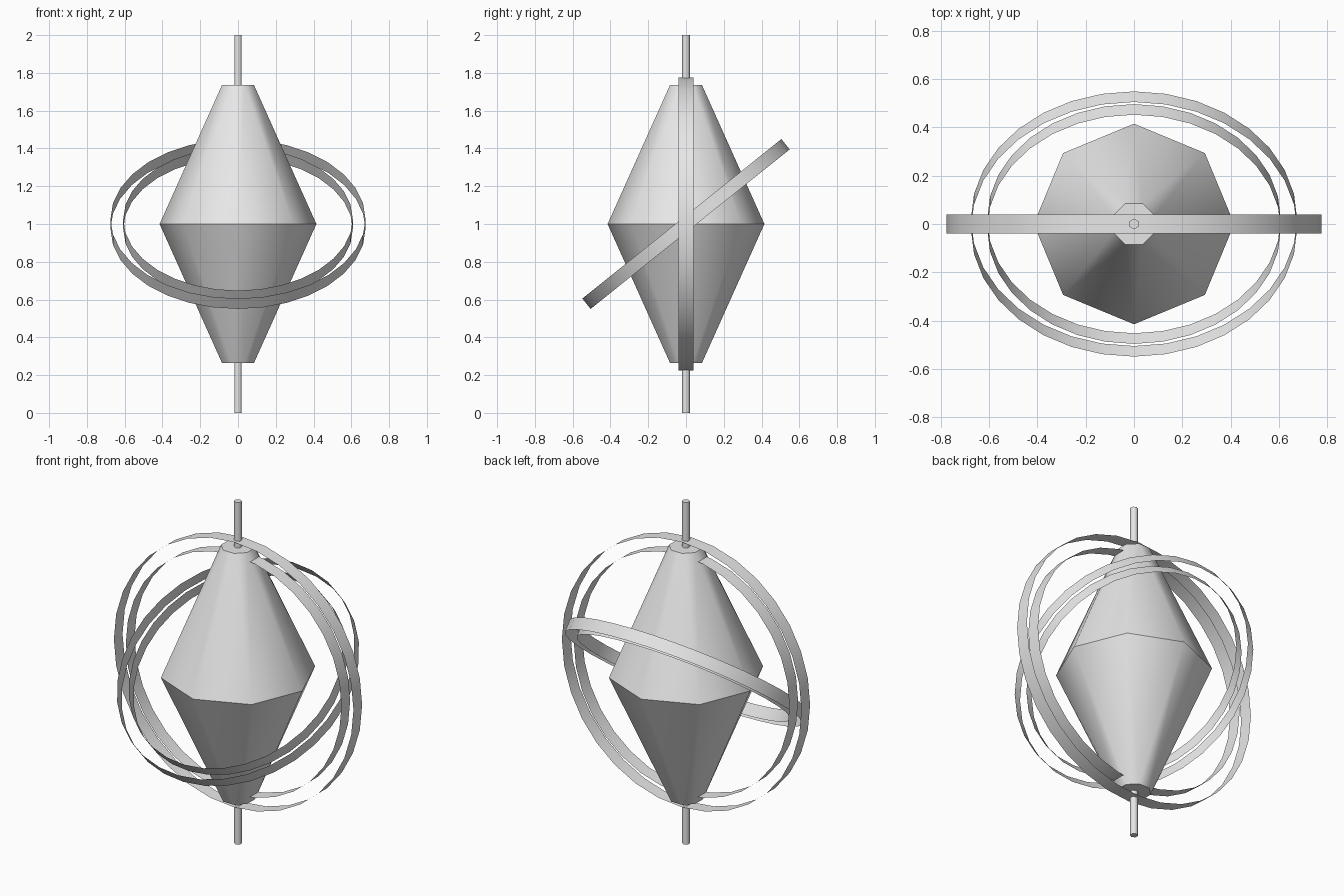
import bpy, bmesh, math
from mathutils import Matrix

if "Cube" in bpy.data.objects:
    bpy.data.objects.remove(bpy.data.objects["Cube"])

grey = bpy.data.materials.new("light_grey")
grey.diffuse_color = (0.8, 0.8, 0.8, 1)
grey.use_nodes = True
grey.node_tree.nodes["Principled BSDF"].inputs["Base Color"].default_value = grey.diffuse_color


def finish(name, bm, matrix):
    """Turn a bmesh into a placed, coloured object."""
    bmesh.ops.recalc_face_normals(bm, faces=bm.faces)
    mesh = bpy.data.meshes.new(name)
    bm.to_mesh(mesh)
    bm.free()
    mesh.materials.append(grey)
    obj = bpy.data.objects.new(name, mesh)
    bpy.context.collection.objects.link(obj)
    obj.matrix_world = matrix
    return obj


def circle(bm, n, r, z, turn=0.0):
    return [bm.verts.new((r * math.cos(turn + math.tau * i / n),
                          r * math.sin(turn + math.tau * i / n), z)) for i in range(n)]


def sharpen(face):
    face.smooth = False
    for e in face.edges:
        e.smooth = False


# Thin open band: a cylinder wall with no thickness
def band(name, radius, width, angle):
    bm = bmesh.new()
    n = 32
    low, high = circle(bm, n, radius, -width / 2), circle(bm, n, radius, width / 2)
    for i in range(n):
        j = (i + 1) % n
        bm.faces.new((low[i], low[j], high[j], high[i])).smooth = True
    finish(name, bm, Matrix.Translation((0, 0, 1)) @ Matrix.Rotation(math.radians(angle), 4, 'X'))


# Eight-sided double cone, its small ends turned half a side
bm = bmesh.new()
n = 8
middle = circle(bm, n, 0.415, 0)
for z in (0.735, -0.735):
    end = circle(bm, n, 0.092, z, math.pi / n)
    for i in range(n):
        j = (i + 1) % n
        bm.faces.new((middle[i], middle[j], end[i])).smooth = True
        bm.faces.new((end[i], middle[j], end[j])).smooth = True
    sharpen(bm.faces.new(end))
for i in range(n):
    bm.edges.get((middle[i], middle[(i + 1) % n])).smooth = False
finish("body", bm, Matrix.Translation((0, 0, 1)))

# Six-sided axle through the body
bm = bmesh.new()
bottom, top = circle(bm, 6, 0.022, 0, math.pi / 6), circle(bm, 6, 0.022, 2, math.pi / 6)
for i in range(6):
    j = (i + 1) % 6
    bm.faces.new((bottom[i], bottom[j], top[j], top[i])).smooth = True
sharpen(bm.faces.new(bottom))
sharpen(bm.faces.new(top))
finish("axle", bm, Matrix.Identity(4))

# Upright ring and tilted ring, each a pair of bands
for name, radius, width, angle in (("upright_ring", 0.775, 0.08, 90),
                                   ("tilted_ring", 0.675, 0.07, 38.7)):
    band(name + "_outer", radius, width, angle)
    band(name + "_inner", radius * 0.9, width, angle)
